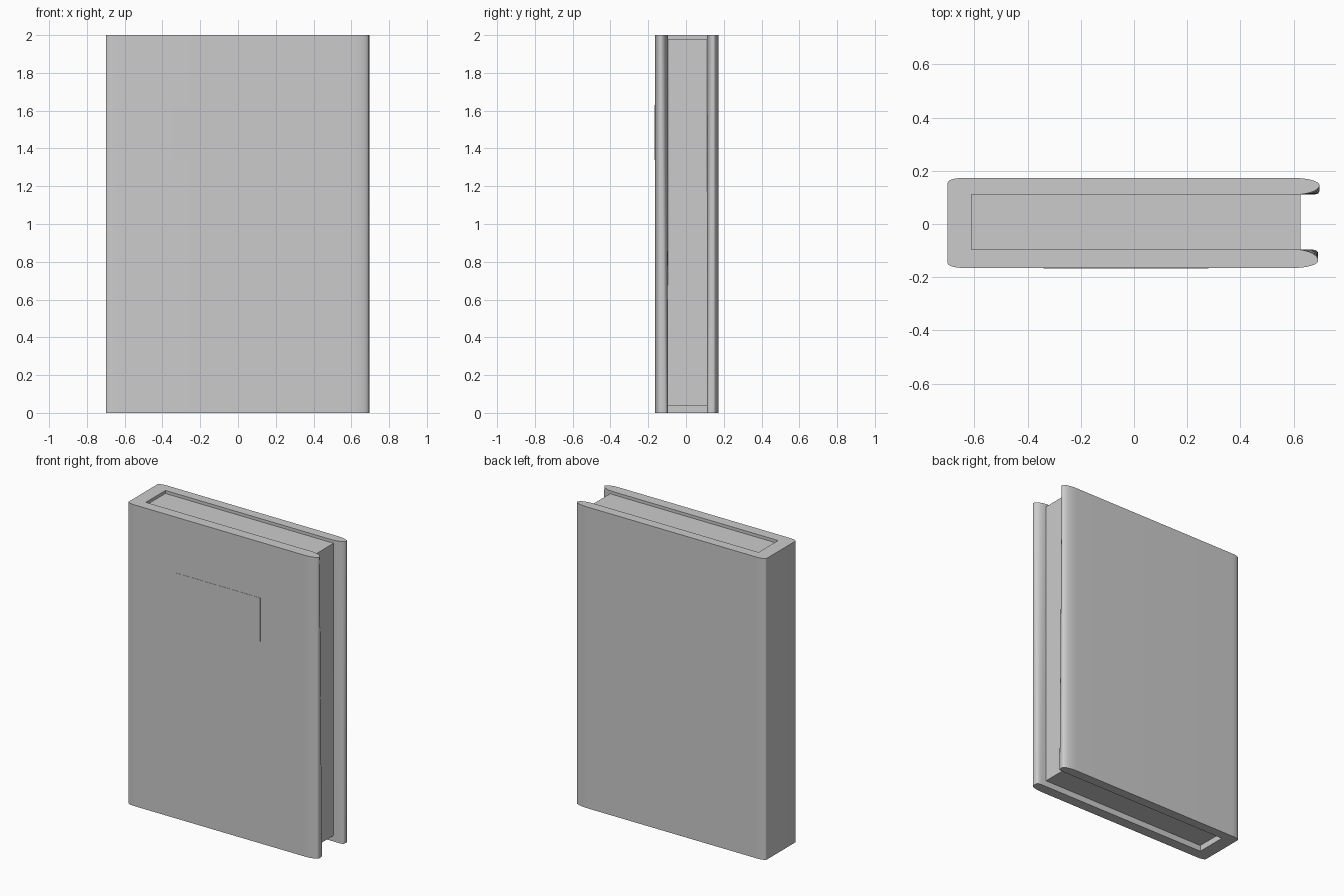
import bpy, bmesh, math

if "Cube" in bpy.data.objects:
    bpy.data.objects.remove(bpy.data.objects["Cube"])

HEIGHT = 2.0

grey = bpy.data.materials.new("plain grey")
grey.diffuse_color = (0.6, 0.6, 0.6, 1)
grey.use_nodes = True
grey.node_tree.nodes["Principled BSDF"].inputs["Base Color"].default_value = grey.diffuse_color


def finish(name, bm):
    bmesh.ops.recalc_face_normals(bm, faces=bm.faces)
    mesh = bpy.data.meshes.new(name)
    bm.to_mesh(mesh)
    bm.free()
    mesh.materials.append(grey)
    obj = bpy.data.objects.new(name, mesh)
    bpy.context.collection.objects.link(obj)
    return obj


def box(name, x0, x1, y0, y1, z0, z1):
    bm = bmesh.new()
    bmesh.ops.create_cube(bm, size=1)
    for v in bm.verts:
        v.co.x = x1 if v.co.x > 0 else x0
        v.co.y = y1 if v.co.y > 0 else y0
        v.co.z = z1 if v.co.z > 0 else z0
    return finish(name, bm)


def arc(cx, cy, rx, ry, a0, a1, power=2, steps=8):
    """Superellipse arc; a higher power gives a squarer corner."""
    pts = []
    for i in range(steps + 1):
        a = math.radians(a0 + (a1 - a0) * i / steps)
        c, s = math.cos(a), math.sin(a)
        pts.append((cx + rx * math.copysign(abs(c) ** (2 / power), c),
                    cy + ry * math.copysign(abs(s) ** (2 / power), s)))
    return pts


def half_outline(outer, inner, tip, power):
    """Outline of one cover board, from the spine to the inner corner."""
    mid = outer - 0.028
    pts = arc(-0.64, outer - 0.018, 0.06, 0.018, 180, 90)
    pts += arc(0.60, mid, tip - 0.60, outer - mid, 90, 0)
    pts += arc(0.60, mid, tip - 0.60, mid - inner, 0, -90, power)[1:]
    pts.append((-0.61, inner))
    return pts


def cover_outline(power):
    back = half_outline(0.173, 0.11, 0.697, power)
    front = half_outline(0.165, 0.095, 0.692, power)
    return back + [(x, -y) for x, y in reversed(front)]


# Hard cover: U-shaped outline, inner board edge squarer toward the foot
bm = bmesh.new()
rings = [[bm.verts.new((x, y, z)) for x, y in cover_outline(power)]
         for z, power in ((0, 7), (HEIGHT, 2))]
n = len(rings[0])
for i in range(n):
    j = (i + 1) % n
    bm.faces.new((rings[0][i], rings[0][j], rings[1][j], rings[1][i]))
bm.faces.new(rings[0])
bm.faces.new(rings[1])
bmesh.ops.triangulate(bm, faces=[f for f in bm.faces if len(f.verts) > 4])
cover = finish("cover", bm)
bpy.context.view_layer.objects.active = cover
cover.select_set(True)
bpy.ops.object.shade_smooth_by_angle(angle=math.radians(35))

# Page block, recessed at the head, foot and fore edge
box("pages", -0.611, 0.625, -0.096, 0.111, 0.04, 1.98)

# Thin title plate on the front board
box("title_plate", -0.34, 0.28, -0.1665, -0.16, 1.34, 1.63)
